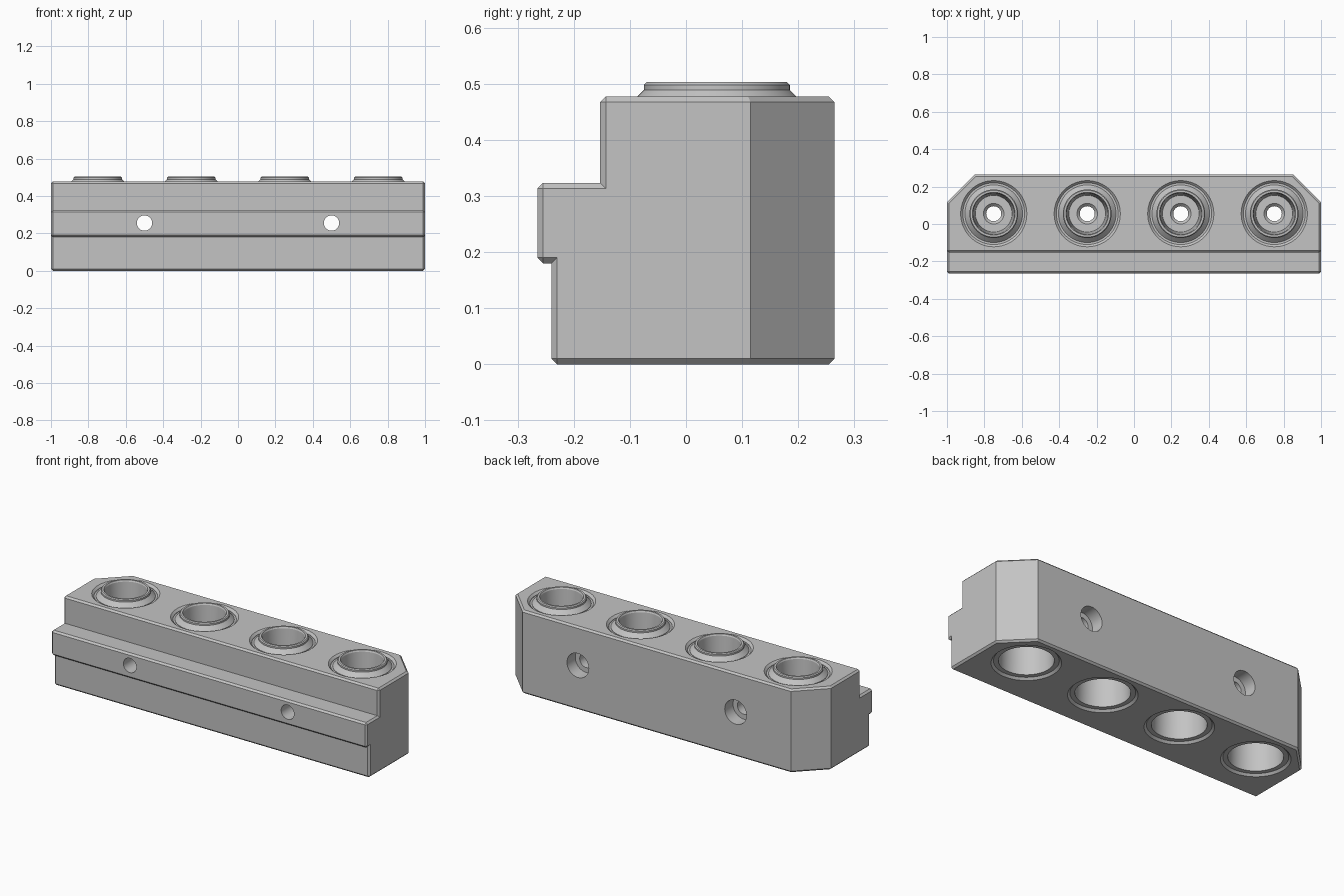
import bpy, bmesh, math
from mathutils import Matrix, Vector

default = bpy.data.objects.get("Cube")
if default:
    bpy.data.objects.remove(default, do_unlink=True)

PORT_X = (-0.75, -0.25, 0.25, 0.75)
PORT_Y = 0.055
SCREW_X = (-0.5, 0.5)
SCREW_Z = 0.255
CHAMFER = 0.01

metal = bpy.data.materials.new("plain grey")
metal.use_nodes = True
grey = (0.55, 0.55, 0.55, 1)
metal.diffuse_color = grey
metal.node_tree.nodes["Principled BSDF"].inputs["Base Color"].default_value = grey


def finish(name, bm):
    bmesh.ops.recalc_face_normals(bm, faces=bm.faces[:])
    mesh = bpy.data.meshes.new(name)
    bm.to_mesh(mesh)
    bm.free()
    mesh.materials.append(metal)
    obj = bpy.data.objects.new(name, mesh)
    bpy.context.collection.objects.link(obj)
    return obj


def lathes(name, profile, placements, segments=64):
    """Solids turned around z from (radius, height) points, one per placement."""
    bm = bmesh.new()
    for place in placements:
        rings = []
        for r, z in profile:
            rings.append([bm.verts.new(place @ Vector((
                r * math.cos(math.tau * i / segments),
                r * math.sin(math.tau * i / segments), z))) for i in range(segments)])
        for a, b in zip(rings, rings[1:]):
            for i in range(segments):
                j = (i + 1) % segments
                bm.faces.new((a[i], a[j], b[j], b[i]))
        bm.faces.new(rings[0])
        bm.faces.new(rings[-1])
    return finish(name, bm)


def combine(target, other, operation):
    mod = target.modifiers.new(other.name, "BOOLEAN")
    mod.operation = operation
    mod.solver = "EXACT"
    mod.object = other
    bpy.context.view_layer.objects.active = target
    bpy.ops.object.modifier_apply(modifier=mod.name)
    bpy.data.objects.remove(other, do_unlink=True)


# Block: stepped side profile swept along x
outline = [(-0.24, 0), (0.265, 0), (0.265, 0.477), (-0.153, 0.477),
           (-0.153, 0.323), (-0.265, 0.323), (-0.265, 0.18), (-0.24, 0.18)]
bm = bmesh.new()
end = bm.faces.new([bm.verts.new((-1, y, z)) for y, z in outline])
sweep = bmesh.ops.extrude_face_region(bm, geom=[end])
bmesh.ops.translate(bm, vec=(2, 0, 0),
                    verts=[v for v in sweep["geom"] if isinstance(v, bmesh.types.BMVert)])
bmesh.ops.recalc_face_normals(bm, faces=bm.faces[:])

# Cut the two back corners
for side in (-1, 1):
    cut = bmesh.ops.bisect_plane(
        bm, geom=bm.verts[:] + bm.edges[:] + bm.faces[:],
        plane_co=(side, 0.115, 0), plane_no=(side, 1, 0), clear_outer=True)
    rim = [e for e in cut["geom_cut"] if isinstance(e, bmesh.types.BMEdge)]
    bmesh.ops.holes_fill(bm, edges=rim, sides=0)
bmesh.ops.recalc_face_normals(bm, faces=bm.faces[:])


# Chamfer outer edges, keeping the back corner uprights sharp
def takes_chamfer(edge):
    a, b = (v.co for v in edge.verts)
    upright = abs(a.z - b.z) > 0.01
    return edge.is_convex and not (upright and a.y > 0.1)


bmesh.ops.bevel(bm, geom=[e for e in bm.edges if takes_chamfer(e)], offset=CHAMFER,
                offset_type="OFFSET", segments=1, profile=0.5, affect="EDGES")
block = finish("manifold_block", bm)

# Ports: recess, raised nozzle, then stepped bores
ports = [Matrix.Translation((x, PORT_Y, 0)) for x in PORT_X]
recess = [(0.165, 0.462), (0.165, 0.465), (0.197, 0.497)]
nozzle = [(0.154, 0.44), (0.154, 0.465), (0.13, 0.489), (0.13, 0.498), (0.125, 0.503)]
top_bore = [(0.118, 0.51), (0.11, 0.495), (0.098, 0.3), (0.055, 0.3), (0.04, 0.285)]
bottom_bore = [(0.04, 0.2), (0.135, 0.2), (0.14, 0.012), (0.165, 0.012), (0.19, -0.013)]
combine(block, lathes("port_recess", recess, ports), "DIFFERENCE")
combine(block, lathes("port_nozzle", nozzle, ports), "UNION")
combine(block, lathes("port_bore", top_bore + bottom_bore, ports), "DIFFERENCE")

# Screw holes, counterbored from the back
screws = [Matrix.Translation((x, 0, SCREW_Z)) @ Matrix.Rotation(-math.pi / 2, 4, "X")
          for x in SCREW_X]
screw = [(0.041, -0.4), (0.041, 0.19), (0.069, 0.19), (0.069, 0.4)]
combine(block, lathes("screw_hole", screw, screws, 48), "DIFFERENCE")

# Smooth the round walls, keep edges crisp
bpy.ops.object.select_all(action="DESELECT")
block.select_set(True)
bpy.context.view_layer.objects.active = block
bpy.ops.object.shade_smooth_by_angle(angle=math.radians(20))
